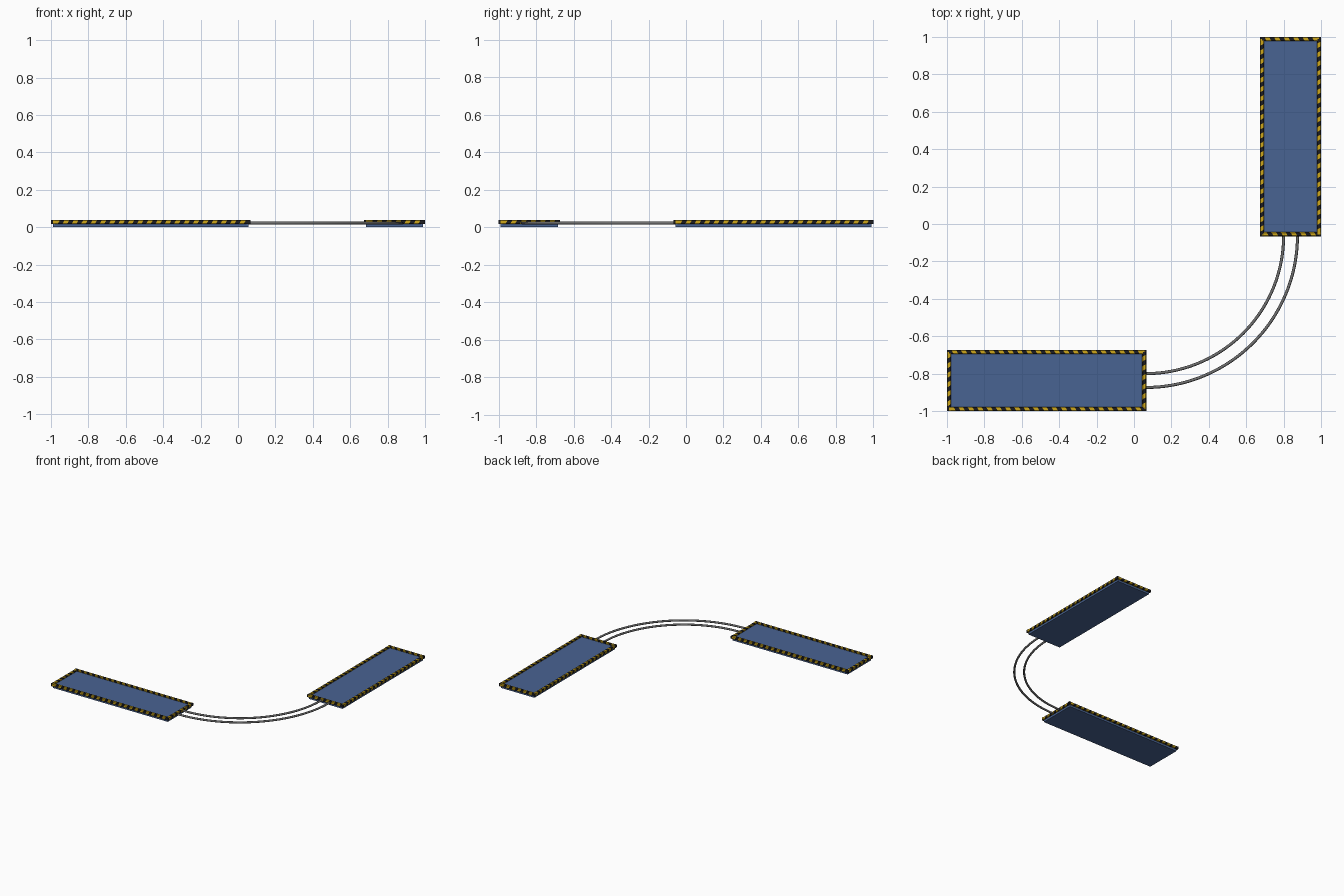
import bpy, bmesh, math
from mathutils import Matrix, Vector

if "Cube" in bpy.data.objects:
    bpy.data.objects.remove(bpy.data.objects["Cube"])


def material(name, rgb):
    m = bpy.data.materials.new(name)
    m.diffuse_color = (*rgb, 1.0)
    m.use_nodes = True
    m.node_tree.nodes["Principled BSDF"].inputs["Base Color"].default_value = m.diffuse_color
    return m


BLUE = material("deck blue", (0.066, 0.125, 0.29))
YELLOW = material("hazard yellow", (0.62, 0.39, 0.01))
BLACK = material("hazard black", (0.012, 0.012, 0.014))
STEEL = material("rail grey", (0.16, 0.16, 0.16))

LENGTH, WIDTH, TOP = 1.044, 0.305, 0.027   # slab size
HALF = 0.011                               # half thickness of edge beams
PITCH = 0.025                              # length of one stripe


def finish(bm, name, mats, matrix=None):
    bmesh.ops.recalc_face_normals(bm, faces=bm.faces)
    me = bpy.data.meshes.new(name)
    bm.to_mesh(me)
    bm.free()
    for m in mats:
        me.materials.append(m)
    ob = bpy.data.objects.new(name, me)
    bpy.context.collection.objects.link(ob)
    if matrix:
        ob.matrix_world = matrix
    return ob


def striped_beam(bm, start, end):
    """Chamfered square beam cut into slanted yellow and black bands."""
    start, end = Vector(start), Vector(end)
    axis = (end - start).normalized()
    side = axis.cross(Vector((0, 0, 1)))
    length = (end - start).length
    h, c = HALF, HALF * 0.7
    section = [(h, -c), (h, c), (c, h), (-c, h), (-h, c), (-h, -c), (-c, -h), (c, -h)]
    count = round(length / PITCH)
    rings = []
    for i in range(count + 1):
        ring = []
        for u, w in section:
            slant = 0 if i in (0, count) else 0.55 * (u + w)
            d = min(max(i * length / count + slant, 0), length)
            ring.append(bm.verts.new(start + axis * d + side * u + Vector((0, 0, w))))
        rings.append(ring)
    for i in range(count):
        for j in range(8):
            k = (j + 1) % 8
            f = bm.faces.new((rings[i][j], rings[i][k], rings[i + 1][k], rings[i + 1][j]))
            f.material_index = i % 2
    for ring, mat in ((rings[0], 0), (rings[-1], (count - 1) % 2)):
        bm.faces.new(ring).material_index = mat


def platform(prefix, x, y, angle):
    place = Matrix.Translation((x, y, 0)) @ Matrix.Rotation(angle, 4, 'Z')
    # blue slab
    bm = bmesh.new()
    bmesh.ops.create_cube(bm, size=1, matrix=Matrix.Translation((0, 0, TOP / 2))
                          @ Matrix.Diagonal((LENGTH, WIDTH, TOP, 1)))
    finish(bm, prefix + "_deck", [BLUE], place)
    # striped beams round the top edge
    bm = bmesh.new()
    a, b = LENGTH / 2, WIDTH / 2
    corners = [(-a, -b, TOP), (a, -b, TOP), (a, b, TOP), (-a, b, TOP)]
    for i in range(4):
        striped_beam(bm, corners[i], corners[(i + 1) % 4])
    # small black corner blocks
    for p in corners:
        made = bmesh.ops.create_cube(bm, size=HALF * 2 - 0.001, matrix=Matrix.Translation(p))
        for f in {f for v in made["verts"] for f in v.link_faces}:
            f.material_index = 1
    finish(bm, prefix + "_hazard_border", [YELLOW, BLACK], place)


platform("front_platform", -0.467, -0.8365, 0)
platform("side_platform", 0.8365, 0.467, math.pi / 2)


def rail(name, radius):
    """Quarter-circle tube joining the two platforms."""
    cx, cy, r, n, sides = 0.062, -0.062, 0.008, 48, 10
    path = [(Vector((cx - 0.02, cy - radius, 0.022)), -math.pi / 2)]
    for i in range(n + 1):
        t = -math.pi / 2 + math.pi / 2 * i / n
        path.append((Vector((cx + radius * math.cos(t), cy + radius * math.sin(t), 0.022)), t))
    path.append((Vector((cx + radius, cy + 0.02, 0.022)), 0))
    bm = bmesh.new()
    rings = []
    for p, t in path:
        out = Vector((math.cos(t), math.sin(t), 0))
        rings.append([bm.verts.new(p + out * r * math.cos(q) + Vector((0, 0, r * math.sin(q))))
                      for q in (2 * math.pi * k / sides for k in range(sides))])
    for r0, r1 in zip(rings, rings[1:]):
        for k in range(sides):
            m = (k + 1) % sides
            bm.faces.new((r0[k], r0[m], r1[m], r1[k])).smooth = True
    bm.faces.new(rings[0])
    bm.faces.new(rings[-1])
    finish(bm, name, [STEEL])


rail("inner_rail", 0.738)
rail("outer_rail", 0.812)
